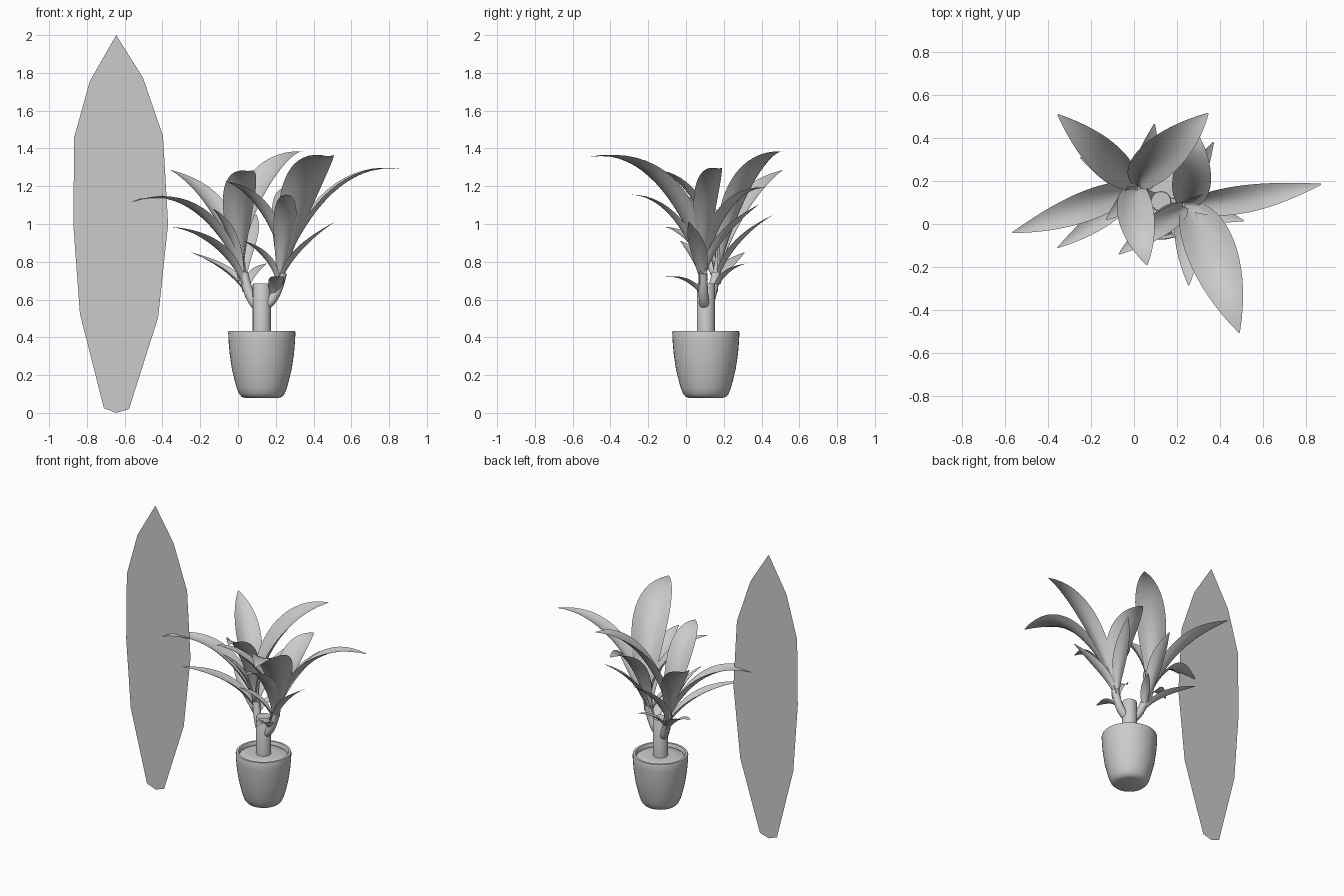
import bpy, bmesh, math
from mathutils import Vector

if "Cube" in bpy.data.objects:
    bpy.data.objects.remove(bpy.data.objects["Cube"])

CX, CY = 0.126, 0.105


def make(name, bm, smooth=True):
    me = bpy.data.meshes.new(name)
    bm.to_mesh(me)
    bm.free()
    ob = bpy.data.objects.new(name, me)
    bpy.context.collection.objects.link(ob)
    if smooth:
        bpy.ops.object.select_all(action='DESELECT')
        ob.select_set(True)
        bpy.context.view_layer.objects.active = ob
        bpy.ops.object.shade_smooth_by_angle(angle=math.radians(45))
    return ob


def lathe(name, profile, n=40):
    bm = bmesh.new()
    rings = []
    for r, z in profile:
        if r == 0:
            rings.append([bm.verts.new((CX, CY, z))] * n)
        else:
            rings.append([bm.verts.new((CX + r * math.cos(2 * math.pi * i / n),
                                        CY + r * math.sin(2 * math.pi * i / n), z)) for i in range(n)])
    for a, b in zip(rings, rings[1:]):
        for i in range(n):
            j = (i + 1) % n
            bm.faces.new(list(dict.fromkeys((a[i], a[j], b[j], b[i]))))
    bmesh.ops.recalc_face_normals(bm, faces=bm.faces)
    return make(name, bm)


def cubic(a, b, c, d, t):
    s = 1 - t
    return a * s ** 3 + b * 3 * t * s * s + c * 3 * t * t * s + d * t ** 3


def tube(name, points, radii, n=14):
    bm = bmesh.new()
    a, b, c = map(Vector, points)
    rings = []
    for k in range(9):
        t = k / 8
        p = a * (1 - t) ** 2 + b * 2 * t * (1 - t) + c * t * t
        d = ((b - a) * (1 - t) + (c - b) * t).normalized()
        u = d.cross(Vector((0, 1, 0))).normalized()
        v = d.cross(u)
        r = radii[0] + (radii[1] - radii[0]) * t
        rings.append([bm.verts.new(p + r * (u * math.cos(2 * math.pi * i / n) + v * math.sin(2 * math.pi * i / n)))
                      for i in range(n)])
    for r1, r2 in zip(rings, rings[1:]):
        for i in range(n):
            bm.faces.new((r1[i], r1[(i + 1) % n], r2[(i + 1) % n], r2[i]))
    bm.faces.new(rings[-1])
    bmesh.ops.recalc_face_normals(bm, faces=bm.faces)
    return make(name, bm)


def leaf(name, base, tip, width, lift, lean, sway=0, rows=20, cols=6):
    # arched blade: follows the shoot, then bends outward; cupped across
    base, tip = Vector(base), Vector(tip)
    span = tip - base
    side = Vector((-span.y, span.x, 0)).normalized()
    p1 = base + Vector(lean) * span.z * 0.38
    p2 = base + Vector((span.x * 0.42, span.y * 0.42, span.z * lift)) + side * sway
    bm = bmesh.new()
    grid = []
    for k in range(rows + 1):
        t = k / rows
        p = cubic(base, p1, p2, tip, t)
        d = (cubic(base, p1, p2, tip, min(t + 0.01, 1)) - cubic(base, p1, p2, tip, max(t - 0.01, 0))).normalized()
        up = d.cross(side).normalized()
        if up.dot(Vector((-span.x, -span.y, 0.5))) < 0:
            up = -up
        swell = math.sin(math.pi * t ** 1.35) ** 0.85 if 0 < t < 1 else 0
        w = max(width / 2 * swell, min(0.027, width * 0.18) * (1 - t), 0.003)
        cup = 0.8 * (1 - t) + 0.1
        grid.append([bm.verts.new(p + side * w * s + up * w * cup * (s * s - 0.3))
                     for s in (2 * j / cols - 1 for j in range(cols + 1))])
    for a, b in zip(grid, grid[1:]):
        for j in range(cols):
            bm.faces.new((a[j], a[j + 1], b[j + 1], b[j]))
    return make(name, bm)


# Pot with rounded foot, rim and inner wall
lathe("pot", [(0, 0.078), (0.085, 0.078), (0.105, 0.084), (0.120, 0.10), (0.132, 0.13), (0.142, 0.165),
              (0.158, 0.23), (0.170, 0.31), (0.176, 0.38), (0.178, 0.425), (0.175, 0.434), (0.160, 0.434),
              (0.156, 0.428), (0.154, 0.405)])
lathe("soil", [(0, 0.422), (0.08, 0.421), (0.14, 0.418), (0.155, 0.408)])

# Trunk and its two shoots
lathe("trunk", [(0.048, 0.40), (0.048, 0.68), (0.045, 0.685), (0, 0.685)], 24)
tube("left_shoot", [(0.10, 0.115, 0.57), (0.055, 0.135, 0.61), (0.03, 0.16, 0.74)], (0.028, 0.024))
tube("right_shoot", [(0.14, 0.10, 0.57), (0.20, 0.09, 0.59), (0.235, 0.09, 0.74)], (0.028, 0.024))

# Leaves: (tip, width, lift, base height on the shoot, optional sideways sway)
left = [((-0.355, 0.51, 1.285), 0.16, 0.85, 0.68), ((0.345, 0.515, 1.385), 0.19, 1.0, 0.70, 0.02),
        ((-0.565, -0.04, 1.115), 0.14, 1.3, 0.68), ((0.06, -0.19, 1.28), 0.17, 1.05, 0.70, -0.04),
        ((-0.355, -0.11, 0.985), 0.10, 0.92, 0.64), ((-0.25, 0.31, 0.85), 0.09, 0.75, 0.60),
        ((0.095, 0.465, 1.05), 0.10, 0.75, 0.64), ((0.15, 0.32, 0.79), 0.06, 0.9, 0.61),
        ((-0.13, 0.02, 1.08), 0.08, 0.8, 0.66)]
right = [((0.87, 0.185, 1.29), 0.13, 1.1, 0.68, -0.03), ((0.49, -0.505, 1.355), 0.23, 1.1, 0.70, 0.05),
         ((0.29, 0.43, 1.19), 0.18, 1.05, 0.68, -0.03), ((0.37, 0.38, 1.10), 0.09, 0.75, 0.64),
         ((0.51, 0.015, 1.01), 0.09, 0.7, 0.62), ((-0.07, -0.14, 1.225), 0.11, 0.95, 0.70),
         ((0.255, -0.285, 1.155), 0.12, 0.98, 0.64, 0.03), ((0.22, -0.11, 0.72), 0.08, 1.1, 0.585),
         ((0.03, -0.03, 0.91), 0.07, 0.85, 0.64)]
for side_name, leaves, lo, hi, lean in (
        ("left", left, (0.055, 0.135), (0.03, 0.16), (-0.25, 0.18, 1)),
        ("right", right, (0.185, 0.095), (0.225, 0.09), (0.24, -0.04, 1))):
    for i, (tip, w, lift, z, *sway) in enumerate(leaves):
        f = (z - 0.585) / 0.115
        base = (lo[0] + (hi[0] - lo[0]) * f, lo[1] + (hi[1] - lo[1]) * f, z)
        leaf(f"{side_name}_leaf_{i + 1}", base, tip, w, lift, lean, *sway)

# Flat upright leaf card beside the plant
card = [(-0.645, 2.0), (-0.785, 1.755), (-0.867, 1.46), (-0.872, 1.0), (-0.837, 0.525), (-0.71, 0.025),
        (-0.645, 0.0), (-0.577, 0.02), (-0.423, 0.505), (-0.37, 1.0), (-0.397, 1.465), (-0.503, 1.775)]
bm = bmesh.new()
bm.faces.new([bm.verts.new((x, 0, z)) for x, z in card])
make("leaf_card", bm, False)
